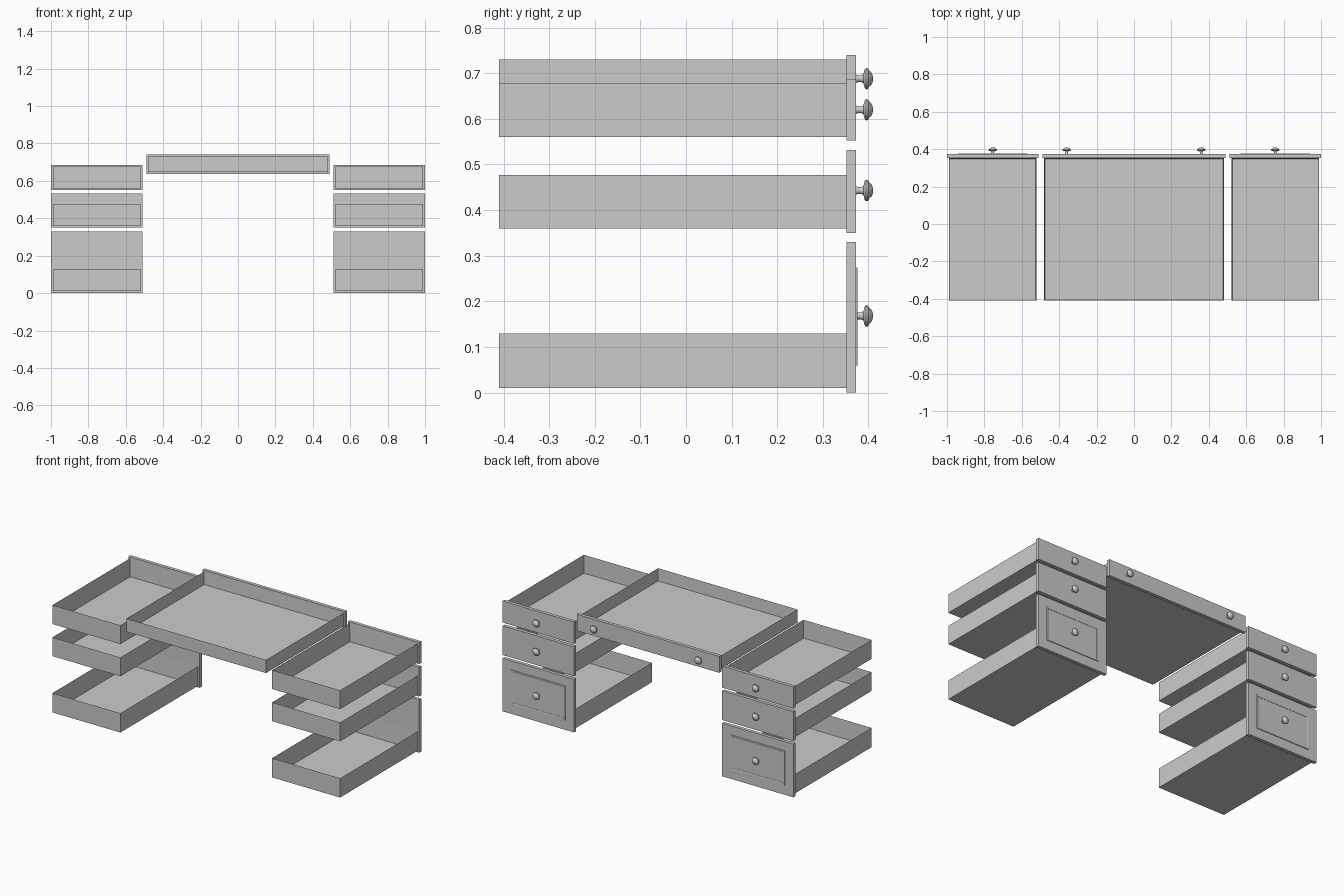
import bpy, bmesh, math

if "Cube" in bpy.data.objects:
    bpy.data.objects.remove(bpy.data.objects["Cube"])

Y_BACK, Y_JOIN, Y_FACE = -0.41, 0.352, 0.373
WALL = 0.005


def finish(name, bm):
    bmesh.ops.recalc_face_normals(bm, faces=bm.faces[:])
    me = bpy.data.meshes.new(name)
    bm.to_mesh(me)
    bm.free()
    ob = bpy.data.objects.new(name, me)
    bpy.context.collection.objects.link(ob)
    return ob


def add_block(bm, x0, x1, y0, y1, z0, z1):
    vs = bmesh.ops.create_cube(bm, size=1)["verts"]
    for v in vs:
        v.co.x = x1 if v.co.x > 0 else x0
        v.co.y = y1 if v.co.y > 0 else y0
        v.co.z = z1 if v.co.z > 0 else z0


def tray(name, x0, x1, z0, z1):
    # Open box: inset the top face and push it down to the floor
    bm = bmesh.new()
    add_block(bm, x0, x1, Y_BACK, Y_JOIN, z0, z1)
    bm.normal_update()
    top = max(bm.faces, key=lambda f: f.calc_center_median().z)
    bmesh.ops.inset_region(bm, faces=[top], thickness=WALL)
    for v in top.verts:
        v.co.z = z0 + WALL
    return finish(name, bm)


def panel(name, x0, x1, z0, z1):
    bm = bmesh.new()
    add_block(bm, x0, x1, Y_JOIN, Y_FACE, z0, z1)
    return finish(name, bm)


def moulding(name, x0, x1, z0, z1):
    # Raised rectangular frame: (inset, y) cross-section swept round the rectangle
    section = [(0, Y_FACE - 0.001), (0.002, Y_FACE + 0.003), (0.009, Y_FACE + 0.003),
               (0.013, Y_FACE + 0.001), (0.014, Y_FACE - 0.001)]
    bm = bmesh.new()
    rings = [[bm.verts.new(p) for p in ((x0 + d, y, z0 + d), (x1 - d, y, z0 + d),
                                       (x1 - d, y, z1 - d), (x0 + d, y, z1 - d))]
             for d, y in section]
    for k in range(len(rings)):
        a, b = rings[k], rings[(k + 1) % len(rings)]
        for i in range(4):
            j = (i + 1) % 4
            bm.faces.new((a[i], a[j], b[j], b[i]))
    return finish(name, bm)


def knob(name, x, z):
    # Turned knob: (radius, distance from panel) profile spun about y
    profile = [(0, 0), (0.009, 0), (0.0075, 0.005), (0.0075, 0.011), (0.010, 0.016),
               (0.021, 0.019), (0.0235, 0.022), (0.0225, 0.026), (0.017, 0.029),
               (0.014, 0.033), (0.008, 0.036), (0, 0.037)]
    bm = bmesh.new()
    vs = [bm.verts.new((x + r, Y_FACE + d, z)) for r, d in profile]
    es = [bm.edges.new(p) for p in zip(vs, vs[1:])]
    bmesh.ops.spin(bm, geom=vs + es, cent=(x, 0, z), axis=(0, 1, 0),
                   angle=math.tau, steps=24, use_duplicate=False)
    bmesh.ops.remove_doubles(bm, verts=bm.verts[:], dist=1e-5)
    ob = finish(name, bm)
    bpy.ops.object.select_all(action='DESELECT')
    ob.select_set(True)
    bpy.context.view_layer.objects.active = ob
    bpy.ops.object.shade_smooth_by_angle(angle=math.radians(40))


# Side drawers: front bottom, front top, tray bottom, tray top, knob height
levels = {
    "bottom": (0.0, 0.33, 0.01, 0.13, 0.168),
    "middle": (0.35, 0.532, 0.36, 0.477, 0.443),
    "top": (0.552, 0.686, 0.56, 0.677, 0.62),
}
for side, s in (("right", 1), ("left", -1)):
    def span(a, b):
        return sorted((s * a, s * b))
    for level, (f0, f1, t0, t1, kz) in levels.items():
        tag = f"{side}_{level}_drawer"
        tray(tag + "_tray", *span(0.522, 0.99), t0, t1)
        panel(tag + "_front", *span(0.51, 1.0), f0, f1)
        knob(tag + "_knob", s * 0.755, kz)
    moulding(f"{side}_bottom_drawer_moulding", *span(0.568, 0.942), 0.058, 0.275)
    knob(f"{side}_centre_drawer_knob", s * 0.36, 0.688)

# Wide centre drawer
tray("centre_drawer_tray", -0.48, 0.48, 0.648, 0.73)
panel("centre_drawer_front", -0.49, 0.49, 0.638, 0.74)
